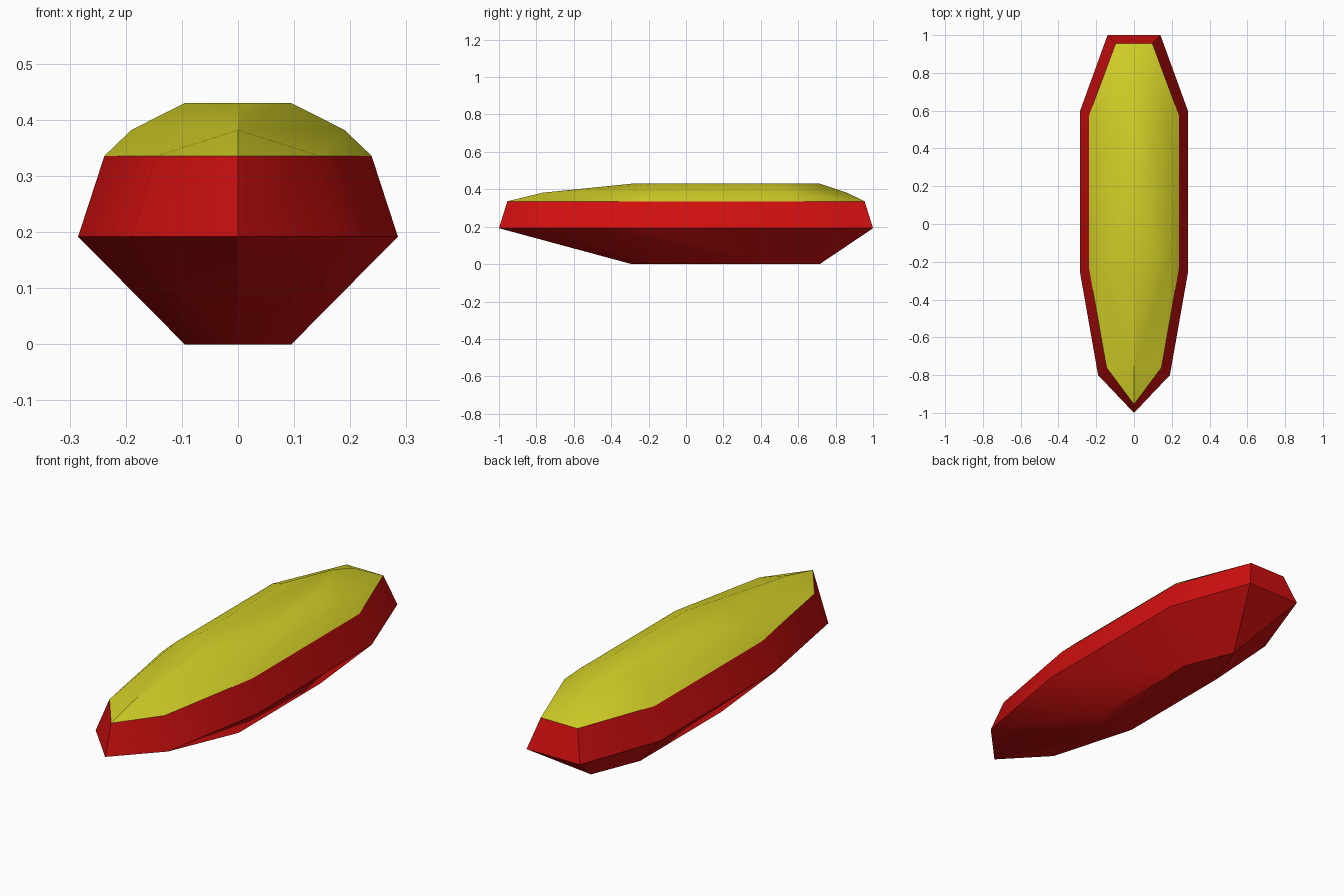
import bpy
import bmesh
import math

cube = bpy.data.objects.get("Cube")
if cube:
    bpy.data.objects.remove(cube, do_unlink=True)


def material(name, rgb):
    mat = bpy.data.materials.new(name)
    mat.use_nodes = True
    mat.diffuse_color = (*rgb, 1)
    mat.node_tree.nodes["Principled BSDF"].inputs["Base Color"].default_value = (*rgb, 1)
    return mat


def ring(z, *points):
    return [(x, y, z) for x, y in points]


def mirrored(p):
    return (-p[0], p[1], p[2])


def add_face(bm, *points):
    bm.faces.new([bm.verts.new(p) for p in points])


def both_sides(bm, *points):
    add_face(bm, *points)
    add_face(bm, *[mirrored(p) for p in reversed(points)])


def taper(bm, o, i):
    """Join a five-point half outline to a smaller four-point one."""
    both_sides(bm, o[0], o[1], i[0])
    both_sides(bm, o[1], i[1], i[0])
    both_sides(bm, o[1], o[2], i[1])
    both_sides(bm, o[2], o[3], i[2], i[1])
    both_sides(bm, o[3], o[4], i[2])
    both_sides(bm, o[4], i[3], i[2])
    add_face(bm, o[4], mirrored(o[4]), i[3])


def band(bm, a, b):
    """Join two half outlines with the same number of points."""
    for k in range(len(a) - 1):
        quad = (a[k], a[k + 1], b[k + 1], b[k])
        both_sides(bm, *[p for n, p in enumerate(quad) if p not in quad[:n]])


def cap(bm, r):
    add_face(bm, *r, *[mirrored(p) for p in r[-2:0:-1]])


def finish(name, bm, mat):
    bmesh.ops.remove_doubles(bm, verts=bm.verts, dist=0.0005)
    bmesh.ops.recalc_face_normals(bm, faces=bm.faces)
    mesh = bpy.data.meshes.new(name)
    bm.to_mesh(mesh)
    bm.free()
    mesh.materials.append(mat)
    obj = bpy.data.objects.new(name, mesh)
    bpy.context.collection.objects.link(obj)
    bpy.ops.object.select_all(action="DESELECT")
    obj.select_set(True)
    bpy.context.view_layer.objects.active = obj
    bpy.ops.object.shade_smooth_by_angle(angle=math.radians(30))


red = material("hull red", (0.64, 0.005, 0.005))
yellow = material("cover yellow", (0.64, 0.62, 0.02))

# Half outlines from bow to stern
flat = [(0, -0.29), (0.095, -0.13), (0.095, 0.48), (0, 0.715)]
keel = ring(0, *flat)
chine = ring(0.192, (0, -1), (0.19, -0.8), (0.285, -0.26), (0.285, 0.6), (0.14, 1))
rim = ring(0.336, (0, -0.955), (0.145, -0.76), (0.238, -0.235), (0.238, 0.575), (0.097, 0.955))
shoulder = ring(0.382, (0, -0.765), (0.19, -0.19), (0.19, 0.53), (0, 0.86))
crown = ring(0.43, *flat)

# Hull: flat bottom, flared underside, inward sloping sides
bm = bmesh.new()
cap(bm, keel)
taper(bm, chine, keel)
band(bm, chine, rim)
add_face(bm, chine[4], mirrored(chine[4]), mirrored(rim[4]), rim[4])
finish("hull", bm, red)

# Cover: domed deck on top of the hull
bm = bmesh.new()
taper(bm, rim, shoulder)
band(bm, shoulder, crown)
cap(bm, crown)
finish("deck_cover", bm, yellow)
